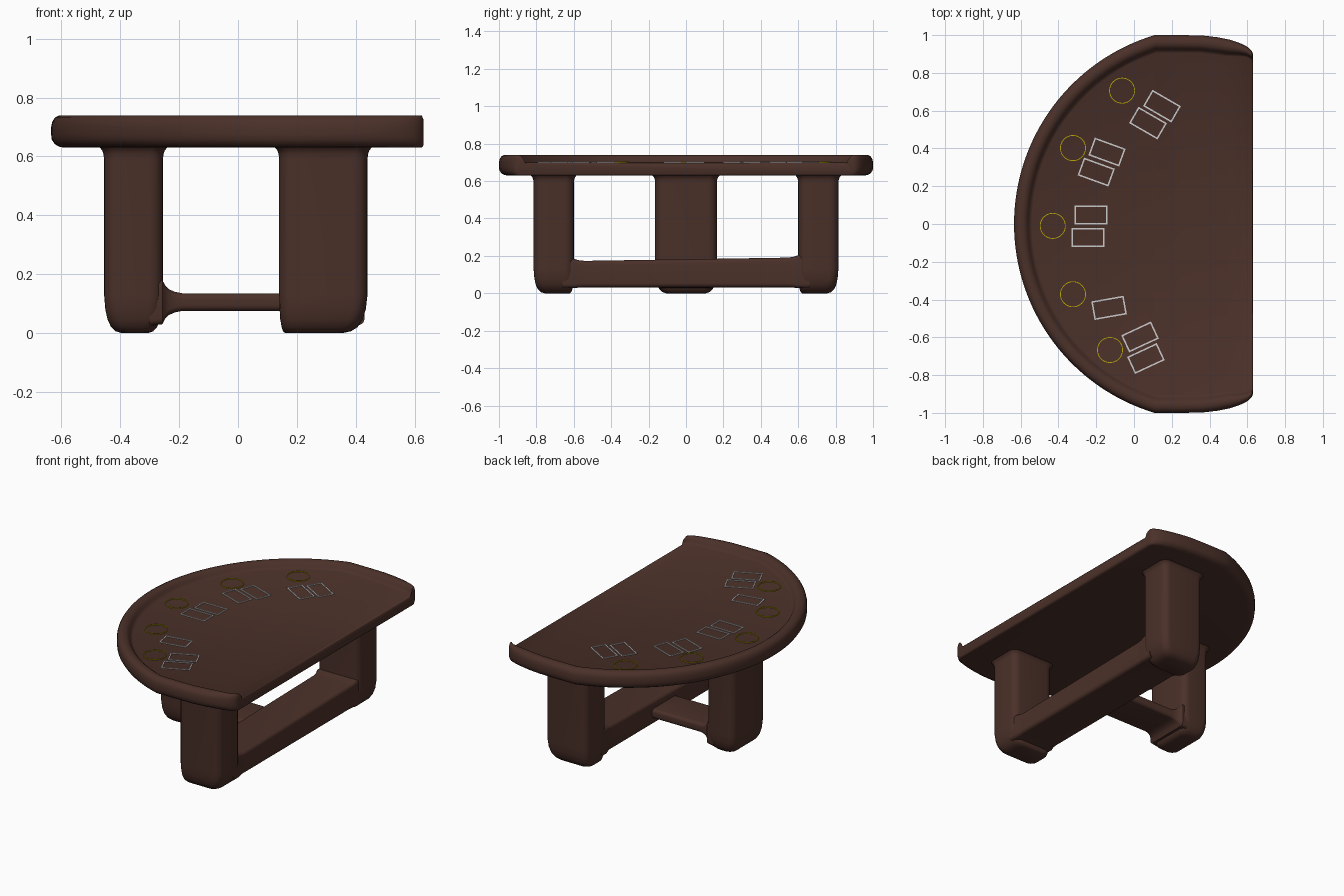
import bpy, bmesh, math
from mathutils import Vector

if "Cube" in bpy.data.objects:
    bpy.data.objects.remove(bpy.data.objects["Cube"])


def material(name, color):
    m = bpy.data.materials.new(name)
    m.diffuse_color = (*color, 1)
    m.use_nodes = True
    m.node_tree.nodes["Principled BSDF"].inputs["Base Color"].default_value = m.diffuse_color
    return m


WOOD = material("dark_wood", (0.07, 0.03, 0.022))
YELLOW = material("yellow_line", (0.5, 0.4, 0.0))
WHITE = material("white_line", (0.75, 0.75, 0.75))


def finish(name, bm, mat, angle=40):
    bmesh.ops.recalc_face_normals(bm, faces=bm.faces)
    me = bpy.data.meshes.new(name)
    bm.to_mesh(me)
    bm.free()
    ob = bpy.data.objects.new(name, me)
    bpy.context.collection.objects.link(ob)
    me.materials.append(mat)
    bpy.ops.object.select_all(action='DESELECT')
    ob.select_set(True)
    bpy.context.view_layer.objects.active = ob
    bpy.ops.object.shade_smooth_by_angle(angle=math.radians(angle))
    return ob


def skin(bm, loops, closed):
    rings = [[bm.verts.new(p) for p in l] for l in loops]
    for a, b in zip(rings, rings[1:]):
        n = len(a)
        for i in range(n if closed else n - 1):
            j = (i + 1) % n
            bm.faces.new((a[i], a[j], b[j], b[i]))
    return rings


def rounded_rect(a0, a1, b0, b1, r, seg=5):
    pts = []
    for k, (ca, cb) in enumerate([(a1 - r, b1 - r), (a0 + r, b1 - r),
                                  (a0 + r, b0 + r), (a1 - r, b0 + r)]):
        for s in range(seg + 1):
            t = math.pi / 2 * (k + s / seg)
            pts.append((ca + r * math.cos(t), cb + r * math.sin(t)))
    return pts


def loft(name, axis, sections):
    # sections: (position, a0, a1, b0, b1, radius) along the axis
    place = {'x': lambda t, a, b: (t, a, b), 'y': lambda t, a, b: (a, t, b),
             'z': lambda t, a, b: (a, b, t)}[axis]
    bm = bmesh.new()
    rings = skin(bm, [[place(s[0], a, b) for a, b in rounded_rect(*s[1:])]
                      for s in sections], True)
    bm.faces.new(rings[0])
    bm.faces.new(rings[-1])
    return finish(name, bm, WOOD)


def leg(name, x0, x1, y0, y1, soft):
    # soft: how strongly each side (x0, x1, y0, y1) rounds under at the foot
    levels = [(0, 1), (0.006, 0.66), (0.02, 0.4), (0.045, 0.2), (0.08, 0.07), (0.13, 0),
              (0.59, 0), (0.608, -0.04), (0.62, -0.12), (0.628, -0.25), (0.64, -0.45)]
    secs = []
    for z, k in levels:
        d = [k * (s if k > 0 else 0.05) for s in soft]
        secs.append((z, x0 + d[0], x1 - d[1], y0 + d[2], y1 - d[3], 0.045))
    loft(name, 'z', secs)


leg("centre_leg", -0.455, -0.255, -0.165, 0.165, (0.06, 0.05, 0.06, 0.06))
leg("right_leg", 0.14, 0.44, -0.815, -0.6, (0.02, 0.085, 0.06, 0.02))
leg("left_leg", 0.14, 0.44, 0.6, 0.815, (0.02, 0.085, 0.02, 0.06))

# stretchers, flared where they meet the legs
beam = [(y, 0.155 - f, 0.425 + f * 0.4, 0.032 - f * 0.4, 0.182 + y * 0.016 + f, 0.022)
        for y, f in [(-0.66, 0.012), (-0.6, 0.012), (-0.57, 0.003), (-0.54, 0),
                     (0.54, 0), (0.57, 0.003), (0.6, 0.012), (0.66, 0.012)]]
loft("long_stretcher", 'y', beam)
loft("cross_stretcher", 'x',
     [(x, -0.125 - f * 0.6, 0.125 + f * 0.6, 0.075 - f, 0.135 + f, 0.02)
      for x, f in [(-0.3, 0.05), (-0.257, 0.045), (-0.247, 0.026), (-0.235, 0.014),
                   (-0.215, 0.005), (-0.19, 0.0), (0.2, 0)]])

# D-shaped outline: large arc, short straight, curved-in end
R, CX = 1.044, 0.409
a_end = math.asin(1 / R)
half = [(CX - R * math.cos(a_end * i / 32), R * math.sin(a_end * i / 32)) for i in range(33)]
half += [(0.25, 1.0), (0.36, 0.998), (0.44, 0.989), (0.51, 0.975), (0.56, 0.958),
         (0.595, 0.942), (0.612, 0.928), (0.624, 0.915), (0.63, 0.9)]
path = [Vector((x, -y)) for x, y in half[:0:-1]] + [Vector(p) for p in half]

# rim cross-section: (inset, height)
rim = [(0.05, 0.63), (0.03, 0.632), (0.012, 0.642), (0.002, 0.658), (0, 0.675), (0, 0.7),
       (0.004, 0.718), (0.013, 0.732), (0.027, 0.739), (0.042, 0.74), (0.056, 0.737),
       (0.068, 0.728), (0.077, 0.714), (0.085, 0.704), (0.095, 0.7)]
loops = []
for i, p in enumerate(path):
    t = (path[min(i + 1, len(path) - 1)] - path[max(i - 1, 0)]).normalized()
    n = Vector((-t.y, t.x))
    if n.dot(Vector((0.3, 0)) - p) < 0:
        n = -n
    last = i in (0, len(path) - 1)
    if p.x > 0.55:
        n = Vector((0, -math.copysign(1, p.y)))
    width = max(0.45, 1 - max(0, p.x - 0.5) * 4.0)
    loops.append([(*(p + n * d * width), 0.667 + (z - 0.667) * (0.8 if last else 1))
                  for d, z in rim])
bm = bmesh.new()
rings = skin(bm, loops, False)
# bed, underside and dealer edge, bridged between mirrored stations
m = len(rings) - 1
for k in (0, -1):
    for i in range(m // 2):
        a, b = rings[i], rings[i + 1]
        c, d = rings[m - i - 1], rings[m - i]
        bm.faces.new((a[k], b[k], c[k], d[k]) if b is not c else (a[k], b[k], d[k]))
bm.faces.new(rings[0] + rings[-1][::-1])
finish("table_top", bm, WOOD, 50)

# betting circles
for i, (x, y) in enumerate([(-0.063, 0.706), (-0.323, 0.402), (-0.43, -0.01),
                            (-0.323, -0.372), (-0.127, -0.667)]):
    bm = bmesh.new()
    N = 48
    prof = [(0.0645, 0.698), (0.0645, 0.705), (0.0685, 0.705), (0.0685, 0.698)]
    skin(bm, [[(x + r * math.cos(2 * math.pi * j / N), y + r * math.sin(2 * math.pi * j / N), z)
               for j in range(N)] for r, z in prof + prof[:1]], True)
    bmesh.ops.remove_doubles(bm, verts=bm.verts, dist=1e-5)
    finish("bet_circle_%d" % (i + 1), bm, YELLOW)

# card outlines: centre and rotation
for i, (x, y, deg) in enumerate([(0.148, 0.624, -30), (0.074, 0.534, -30),
                                 (-0.143, 0.381, -20), (-0.2, 0.275, -20),
                                 (-0.228, 0.048, 0), (-0.243, -0.071, 0),
                                 (-0.132, -0.444, 10), (0.032, -0.598, 25),
                                 (0.063, -0.712, 25)]):
    c, s = math.cos(math.radians(deg)), math.sin(math.radians(deg))
    bm = bmesh.new()
    loops = []
    for inset, z in [(0, 0.698), (0, 0.704), (0.008, 0.704), (0.008, 0.698), (0, 0.698)]:
        w, h = 0.087 - inset, 0.05 - inset
        loops.append([(x + c * u - s * v, y + s * u + c * v, z)
                      for u, v in [(w, h), (-w, h), (-w, -h), (w, -h)]])
    skin(bm, loops, True)
    bmesh.ops.remove_doubles(bm, verts=bm.verts, dist=1e-5)
    finish("card_outline_%d" % (i + 1), bm, WHITE)
